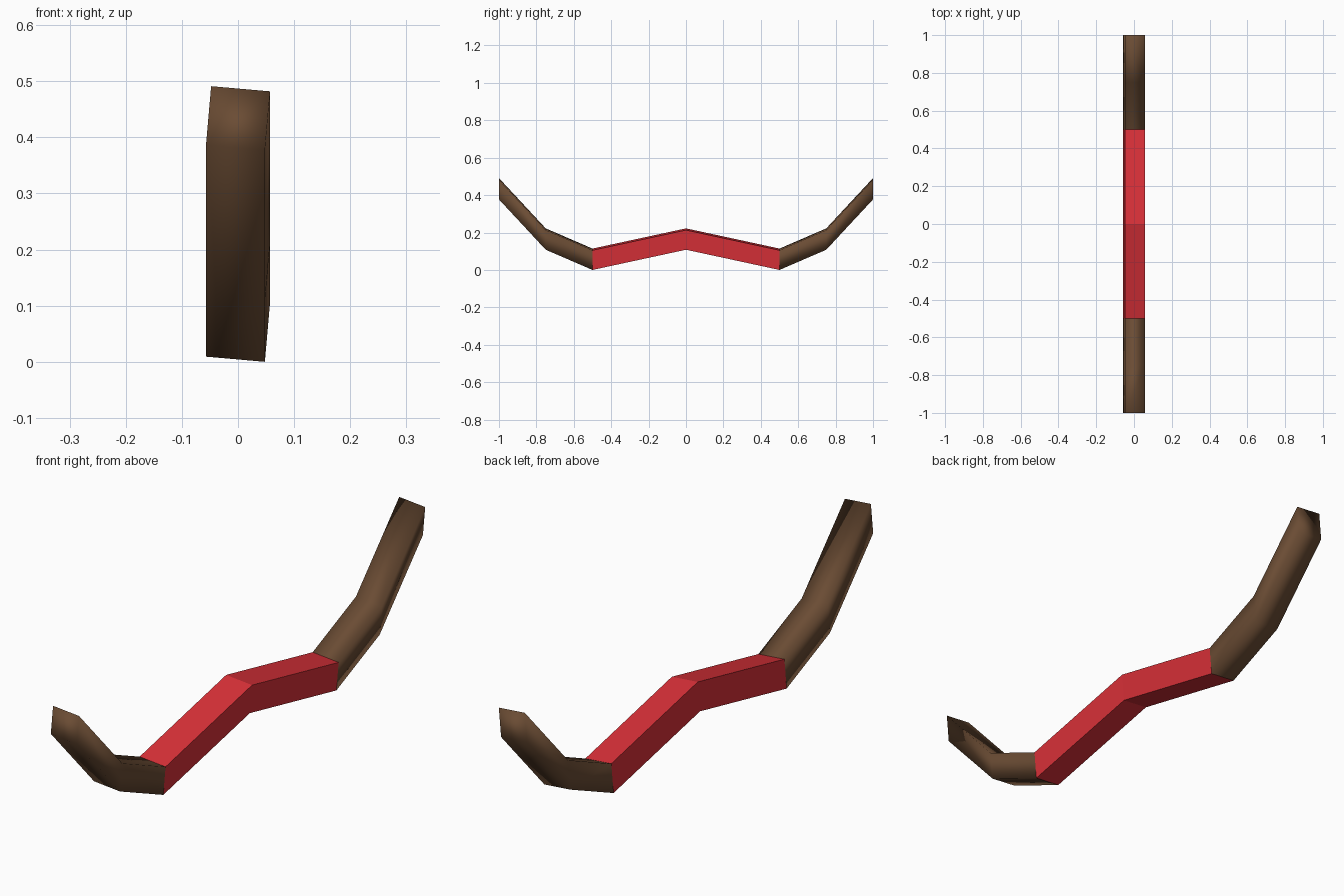
import bpy
import bmesh
from math import radians, cos, sin

cube = bpy.data.objects.get("Cube")
if cube:
    bpy.data.objects.remove(cube, do_unlink=True)


def make_material(name, rgb):
    mat = bpy.data.materials.new(name)
    mat.use_nodes = True
    mat.diffuse_color = (*rgb, 1)
    bsdf = mat.node_tree.nodes["Principled BSDF"]
    bsdf.inputs["Base Color"].default_value = (*rgb, 1)
    return mat


brown = make_material("dark_brown_wood", (0.145, 0.072, 0.034))
red = make_material("red_grip", (0.70, 0.030, 0.040))

# Slightly rolled square section in the xz plane
HALF_DIAGONAL = 0.0745
ROLL = radians(-5)
SECTION = [(HALF_DIAGONAL * cos(radians(a) + ROLL), HALF_DIAGONAL * sin(radians(a) + ROLL))
           for a in (45, 135, 225, 315)]


def sweep(name, path, mat, smooth, cap_end=False):
    """Join upright square sections placed along a (y, z) path."""
    bm = bmesh.new()
    rings = [[bm.verts.new((x, y, z + dz)) for x, dz in SECTION] for y, z in path]
    for a, b in zip(rings, rings[1:]):
        for i in range(4):
            j = (i + 1) % 4
            bm.faces.new((a[i], a[j], b[j], b[i]))
    if cap_end:
        bm.faces.new(rings[-1])
    bmesh.ops.recalc_face_normals(bm, faces=bm.faces)
    # Make sure normals point outward on the open sweeps
    top = max(bm.faces, key=lambda f: f.normal.z)
    if top.calc_center_median().z < sum(v.co.z for v in bm.verts) / len(bm.verts) and len(path) == 2:
        bmesh.ops.reverse_faces(bm, faces=bm.faces)
    for face in bm.faces:
        face.smooth = smooth
    mesh = bpy.data.meshes.new(name)
    bm.to_mesh(mesh)
    bm.free()
    mesh.materials.append(mat)
    obj = bpy.data.objects.new(name, mesh)
    bpy.context.collection.objects.link(obj)
    return obj


# Centre lines of the bow
LOW, MID, TIP = 0.057, 0.165, 0.434
sweep("grip", [(-0.5, LOW), (0, MID), (0.5, LOW)], red, False)
for name, side in (("front_limb", -1), ("back_limb", 1)):
    path = [(side * 0.5, LOW), (side * 0.75, MID), (side, TIP)]
    sweep(name, path, brown, True, cap_end=True)
